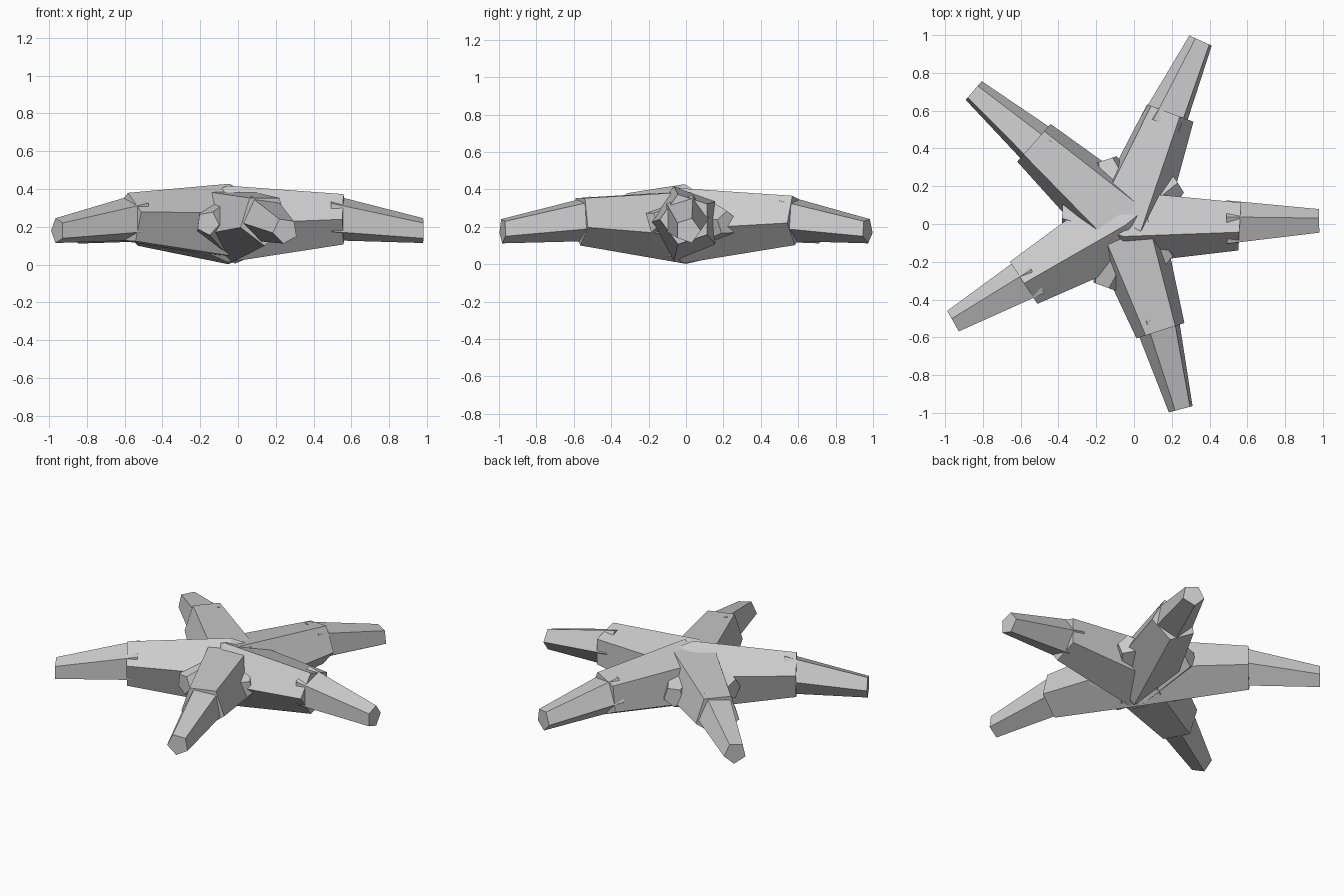
import bpy, bmesh
from math import sin, cos, radians
from mathutils import Vector

if "Cube" in bpy.data.objects:
    bpy.data.objects.remove(bpy.data.objects["Cube"])


def loft(name, points, radii, phase):
    """Five-sided tapered solid through the given centre points."""
    bm = bmesh.new()
    axis = points[-1] - points[0]
    axis.z = 0
    axis.normalize()
    side = Vector((axis.y, -axis.x, 0))
    rings = []
    for p, r in zip(points, radii):
        ring = []
        for k in range(5):
            a = radians(phase + 72 * k)
            ring.append(bm.verts.new(p + side * (r * cos(a)) + Vector((0, 0, r * sin(a)))))
        rings.append(ring)
    for a, b in zip(rings, rings[1:]):
        for k in range(5):
            n = (k + 1) % 5
            bm.faces.new((a[k], a[n], b[n], b[k]))
    bm.faces.new(rings[0])
    bm.faces.new(rings[-1])
    bmesh.ops.recalc_face_normals(bm, faces=bm.faces)
    mesh = bpy.data.meshes.new(name)
    bm.to_mesh(mesh)
    bm.free()
    obj = bpy.data.objects.new(name, mesh)
    bpy.context.collection.objects.link(obj)


# Each arm: stub behind the hub, joint, tip, twist of inner and outer sections
arms = {
    "right": ((-.38, .05), (.56, 0), (.98, .01), 0, 36),
    "back_right": ((-.16, -.33), (.185, .59), (.355, .97), -8, 46),
    "back_left": ((.18, -.20), (-.53, .43), (-.85, .705), 54, 60),
    "front_left": ((.23, .22), (-.585, -.31), (-.955, -.52), 20, 0),
    "front_right": ((-.15, .34), (.14, -.565), (.25, -.98), 54, -10),
}
hub = Vector((-.05, 0, .215))

for name, (stub, joint, tip, twist_in, twist_out) in arms.items():
    s = Vector((*stub, .22))
    j = Vector((*joint, .24))
    t = Vector((*tip, .18))
    # Thick inner section, running through the hub to a narrow stub
    loft("inner_arm_" + name, [s, hub, j], [.065, .213, .14], twist_in)
    # Slim outer section, socketed into the inner one
    root = j + (j - t).normalized() * .07
    loft("outer_arm_" + name, [root, t], [.127, .069], twist_out)
